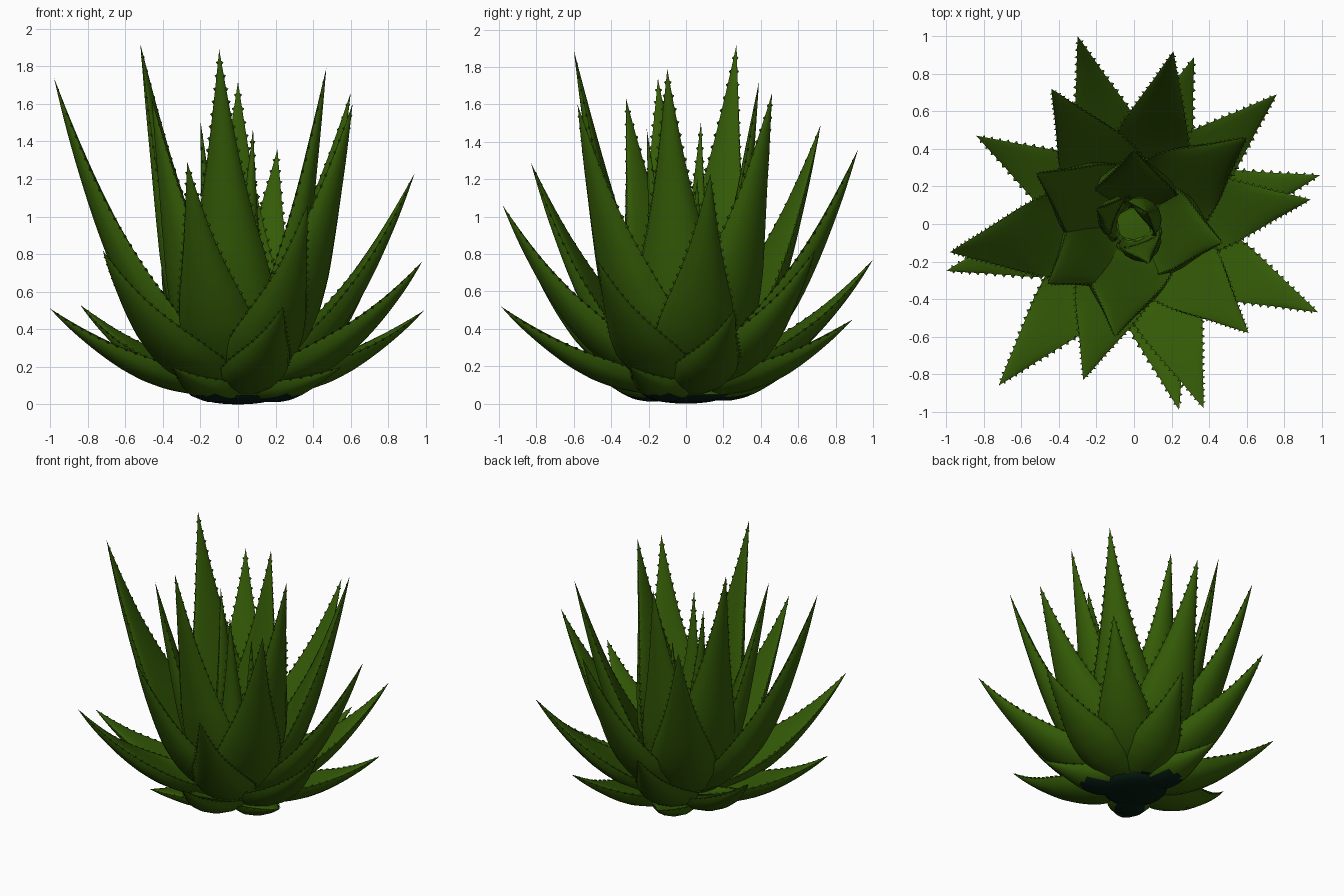
import bpy, bmesh, math
from mathutils import Vector

cube = bpy.data.objects.get("Cube")
if cube:
    bpy.data.objects.remove(cube)


def make_material(name, rgb):
    mat = bpy.data.materials.new(name)
    mat.use_nodes = True
    mat.diffuse_color = (*rgb, 1)
    bsdf = mat.node_tree.nodes["Principled BSDF"]
    bsdf.inputs["Base Color"].default_value = (*rgb, 1)
    bsdf.inputs["Roughness"].default_value = 0.7
    return mat


GREEN = make_material("leaf green", (0.034, 0.104, 0.002))
DARK = make_material("dark root", (0.002, 0.011, 0.006))
RINGS, HALF = 26, 7
WIDTHS = [0.66, 0.92, 1.04, 1.0, 0.83, 0.6, 0.38, 0.19, 0.0]


def width_at(t):
    """Leaf half-width factor, from base to tip."""
    f = min(max(t, 0), 1) * (len(WIDTHS) - 1)
    i = min(int(f), len(WIDTHS) - 2)
    return WIDTHS[i] + (WIDTHS[i + 1] - WIDTHS[i]) * (f - i)


def finish(bm, name):
    for v in bm.verts:
        v.co.z = max(v.co.z, 0)
    bmesh.ops.recalc_face_normals(bm, faces=bm.faces)
    for f in bm.faces:
        f.material_index = int(f.calc_center_median().z < 0.05)
    mesh = bpy.data.meshes.new(name)
    bm.to_mesh(mesh)
    bm.free()
    mesh.materials.append(GREEN)
    mesh.materials.append(DARK)
    obj = bpy.data.objects.new(name, mesh)
    bpy.context.collection.objects.link(obj)
    bpy.ops.object.select_all(action="DESELECT")
    obj.select_set(True)
    bpy.context.view_layer.objects.active = obj
    bpy.ops.object.shade_smooth_by_angle(angle=math.radians(40))


def make_leaf(name, tip, width, cup):
    tip = Vector(tip)
    reach = math.hypot(tip.x, tip.y)
    out = Vector((tip.x, tip.y, 0)) / reach
    side = Vector((-out.y, out.x, 0))
    up = Vector((0, 0, 1))
    start = out * 0.07 + up * (0.075 + 0.05 * tip.z)
    bend = (out * ((0.38 + 0.2 * reach) * reach + 0.05)
            + up * tip.z * (0.42 - 0.065 * tip.z))

    def frame(t):
        pos = start * (1 - t) ** 2 + bend * 2 * t * (1 - t) + tip * t * t
        tangent = ((bend - start) * (1 - t) + (tip - bend) * t).normalized()
        back = side.cross(tangent)
        if back.dot(out - up) < 0:
            back.negate()
        return pos, tangent, back, width * width_at(t)

    bm = bmesh.new()
    rings = []
    for i in range(RINGS):
        t = i / RINGS
        pos, tangent, back, w = frame(t)
        # rounded back; upper face is a channel that swells towards the tip
        hollow = cup * (1 - 2.1 * t)
        ring = []
        for k in range(2 * HALF):
            a = math.pi * k / HALF
            depth = math.sin(a) * (cup + 0.35) if k <= HALF else -math.sin(a) * hollow
            ring.append(bm.verts.new(pos + side * math.cos(a) * w
                                     + back * (depth - 0.5 * cup) * w))
        rings.append(ring)
    for a, b in zip(rings, rings[1:]):
        for k in range(2 * HALF):
            n = (k + 1) % (2 * HALF)
            bm.faces.new((a[k], a[n], b[n], b[k]))
    bm.faces.new(rings[0])
    end = bm.verts.new(tip)
    for k in range(2 * HALF):
        bm.faces.new((rings[-1][k], rings[-1][(k + 1) % (2 * HALF)], end))

    # small blunt thorns along both rims
    count = int((tip - start).length / 0.05)
    for i in range(3, count):
        pos, tangent, back, w = frame(i / count)
        size = 0.01 + 0.007 * min(1, w / 0.1)
        for s in (-1, 1):
            rim = pos + side * s * w * 0.97 - back * 0.5 * cup * w
            base = [bm.verts.new(rim + tangent * size * p + back * size * 0.5 * q)
                    for p, q in ((1, 0), (0, 1), (-1, 0), (0, -1))]
            point = bm.verts.new(rim + side * s * size + tangent * size * 0.4)
            bm.faces.new(base)
            for k in range(4):
                bm.faces.new((base[k], base[(k + 1) % 4], point))
    finish(bm, name)


# leaf tips, tier by tier
TIERS = {
    "ground_leaf": [(-0.35, -0.54, 0.2), (0.55, -0.3, 0.2), (-0.2, 0.62, 0.22)],
    "low_leaf": [(-0.3, 1, 0.77), (0.32, 0.89, 0.45), (0.76, 0.69, 0.82),
                 (-0.84, 0.47, 0.53), (0.99, 0.26, 0.5), (0.98, -0.47, 0.76),
                 (0.24, -0.99, 0.52), (-0.72, -0.86, 0.82), (-1, -0.25, 0.51)],
    "middle_leaf": [(0.21, 0.92, 1.36), (-0.44, 0.72, 1.49), (0.94, 0.13, 1.23),
                    (0.61, -0.58, 1.6), (0.37, -0.98, 1.06), (-0.27, -0.83, 1.29),
                    (-0.98, -0.15, 1.74)],
    "tall_leaf": [(-0.52, 0.27, 1.92), (-0.46, -0.32, 1.63), (-0.1, -0.6, 1.89),
                  (0.47, -0.1, 1.79), (0, 0.39, 1.72), (0.6, 0.46, 1.66)],
    "heart_leaf": [(-0.2, 0.08, 1.51), (0.08, -0.21, 1.47), (0.07, 0.06, 1.2)],
}
for tier, tips in TIERS.items():
    heart = tier == "heart_leaf"
    for n, tip in enumerate(tips, 1):
        make_leaf(f"{tier}_{n}", tip, 0.115 if heart else 0.145 + 0.05 * tip[2],
                  0.6 if heart else 0.32)

# dark root stub under the rosette
bm = bmesh.new()
bmesh.ops.create_uvsphere(bm, u_segments=20, v_segments=10, radius=1)
for v in bm.verts:
    v.co = Vector((v.co.x * 0.22, v.co.y * 0.22, 0.05 + v.co.z * 0.05))
finish(bm, "root")
